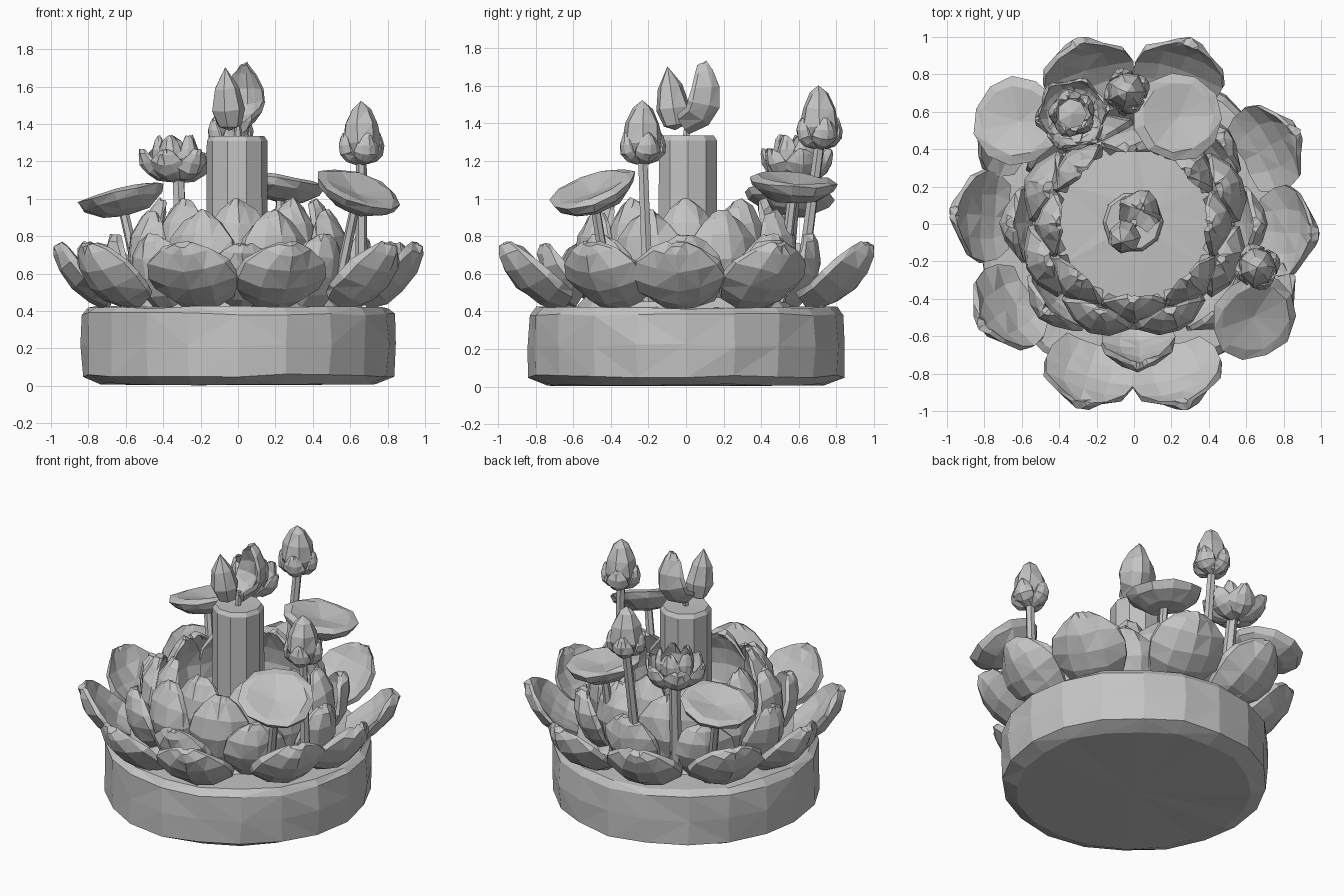
import bpy, bmesh, random
from math import sin, cos, pi, radians
from mathutils import Matrix, Vector, Euler

random.seed(4)
if "Cube" in bpy.data.objects:
    bpy.data.objects.remove(bpy.data.objects["Cube"])

GREY = (0.55, 0.55, 0.55, 1)
stone = bpy.data.materials.new("stone grey")
stone.use_nodes = True
stone.diffuse_color = GREY
stone.node_tree.nodes["Principled BSDF"].inputs["Base Color"].default_value = GREY


def finish(name, bm, matrix=Matrix(), jitter=0.0):
    """Roughen the hand-cut facets a little and make the object."""
    for v in bm.verts:
        v.co += Vector([random.uniform(-jitter, jitter) for _ in range(3)])
    bmesh.ops.recalc_face_normals(bm, faces=bm.faces)
    if jitter:
        bmesh.ops.triangulate(bm, faces=[f for f in bm.faces if len(f.verts) == 4])
    mesh = bpy.data.meshes.new(name)
    bm.to_mesh(mesh)
    bm.free()
    mesh.materials.append(stone)
    ob = bpy.data.objects.new(name, mesh)
    ob.matrix_world = matrix
    bpy.context.collection.objects.link(ob)
    return ob


def lathe(name, profile, sides, place=(0, 0, 0), tilt=(0, 0), jitter=0.0):
    """Turn (radius, height) points about z; zero radius closes to a point."""
    bm = bmesh.new()
    rings = []
    for r, z in profile:
        n = sides if r else 1
        rings.append([bm.verts.new((r * cos(2 * pi * i / sides),
                                    r * sin(2 * pi * i / sides), z)) for i in range(n)])
    for a, b in zip(rings, rings[1:]):
        for i in range(sides):
            j = (i + 1) % sides
            quad = [a[i % len(a)], a[j % len(a)], b[j % len(b)], b[i % len(b)]]
            bm.faces.new(list(dict.fromkeys(quad)))
    turn = Euler((radians(tilt[0]), radians(tilt[1]), 0)).to_matrix().to_4x4()
    return finish(name, bm, Matrix.Translation(place) @ turn, jitter)


# Share of the full petal width at steps along its length
SPREAD = ((0, 0.72), (0.25, 0.93), (0.5, 1), (0.74, 0.88), (0.92, 0.52), (1, 0.2))


def petal(name, place, angle, path, width, thick, cup, jitter=0.008):
    """Cupped leaf following three (radius, height) points outwards at an angle."""
    (r0, z0), (r1, z1), (r2, z2) = path
    bm = bmesh.new()
    layers = []
    for side in (1, 0):
        grid = []
        for t, w in SPREAD:
            a, b, c = (1 - t) ** 2, 2 * t * (1 - t), t * t
            r, z = a * r0 + b * r1 + c * r2, a * z0 + b * z1 + c * z2
            dr, dz = (1 - t) * (r1 - r0) + t * (r2 - r1), (1 - t) * (z1 - z0) + t * (z2 - z1)
            out = Vector((dz, 0, -dr)).normalized()
            row = []
            for s in (-1, -0.5, 0, 0.5, 1):
                depth = side * thick * (0.4 + 0.6 * w) * (1 - 0.6 * s * s) - cup * w * s * s
                row.append(bm.verts.new(Vector((r, s * w * width / 2, z)) + out * (depth - thick / 2)))
            grid.append(row)
        layers.append(grid)
    for g in layers:
        for a, b in zip(g, g[1:]):
            for k in range(4):
                bm.faces.new((a[k], a[k + 1], b[k + 1], b[k]))
    # rim joining the inner and outer skins
    rims = [[row[0] for row in g] + g[-1][1:] + [row[-1] for row in g[-2::-1]]
            + g[0][3:0:-1] for g in layers]
    n = len(rims[0])
    for i in range(n):
        j = (i + 1) % n
        bm.faces.new((rims[0][i], rims[0][j], rims[1][j], rims[1][i]))
    spin = Matrix.Rotation(radians(angle), 4, 'Z')
    return finish(name, bm, Matrix.Translation(place) @ spin, jitter)


def petal_ring(name, count, start, step, path, width, thick, cup, place=(0, 0, 0), jitter=0.008):
    for i in range(count):
        petal(f"{name}_{i + 1}", place, start + step * i, path, width, thick, cup, jitter)


def stem(name, foot, head, radius):
    axis = Vector(head) - Vector(foot)
    ob = lathe(name, [(0, 0), (radius, 0), (radius * 0.85, axis.length), (0, axis.length)], 6)
    ob.matrix_world = (Matrix.Translation(foot)
                       @ axis.to_track_quat('Z', 'Y').to_matrix().to_4x4())


# Round plinth and the heart of the flower
lathe("plinth", [(0, 0.005), (0.74, 0.01), (0.835, 0.055), (0.845, 0.22), (0.835, 0.385),
                 (0.8, 0.42), (0, 0.42)], 20, jitter=0.008)
lathe("flower_heart", [(0.6, 0.41), (0.46, 0.56), (0.15, 0.58), (0, 0.58)], 12, jitter=0.006)

# Spreading outer petals, not quite evenly placed
for i, (angle, reach) in enumerate(((-3, 0.99), (30, 1.02), (73, 1.04), (107, 1.04), (143, 1.0),
                                    (177, 0.99), (214, 1.0), (253, 1.03), (286, 1.03), (328, 0.99))):
    petal(f"outer_petal_{i + 1}", (0, 0, 0), angle,
          [(0.69, 0.43), (reach - 0.12, 0.5), (reach, 0.745)], 0.49, 0.09, 0.045)

# Upright rows of petals, the foremost middle one leaning out
petal_ring("middle_petal", 7, -45, 45, [(0.55, 0.42), (0.71, 0.56), (0.68, 0.81)], 0.4, 0.08, 0.05)
petal("front_petal", (0, 0, 0), -88, [(0.58, 0.44), (0.72, 0.5), (0.78, 0.75)], 0.4, 0.08, 0.06)
petal_ring("upper_petal", 8, 22.5, 45, [(0.48, 0.45), (0.67, 0.66), (0.52, 0.94)], 0.4, 0.08, 0.05)
petal_ring("inner_petal", 8, 0, 45, [(0.42, 0.5), (0.57, 0.73), (0.42, 1.0)], 0.35, 0.07, 0.05)

# Candle with wick and a two-part flame
lathe("candle", [(0, 0.5), (0.165, 0.5), (0.162, 1.31), (0.145, 1.335), (0, 1.33)], 10,
      (-0.005, 0.01, 0))
stem("wick", (0, 0, 1.32), (0, 0.01, 1.42), 0.02)
lathe("small_flame", [(0, 0), (0.06, 0.03), (0.09, 0.12), (0.065, 0.24), (0, 0.35)], 7,
      (-0.045, -0.05, 1.36), (9, -4), 0.006)
petal("large_flame", (0, 0, 0), 66, [(0.01, 1.37), (0.25, 1.44), (0.12, 1.73)], 0.23, 0.07, 0.06, 0.005)

# Lily pads on stems
PAD = [(0, -0.09), (0.13, -0.075), (0.215, -0.02), (0.24, 0.025), (0.19, 0.04), (0, 0.0)]
for name, spot, tilt, foot in (
        ("front_left_pad", (0.635, -0.49, 1.03), (20, 20), (0.52, -0.4, 0.45)),
        ("back_right_pad", (-0.62, 0.55, 1.0), (-5, -13), (-0.5, 0.44, 0.45)),
        ("back_left_pad", (0.23, 0.57, 1.07), (-4, 8), (0.2, 0.5, 0.45))):
    lathe(name, PAD, 11, spot, tilt, 0.008)
    stem(name + "_stem", foot, (spot[0], spot[1], spot[2] - 0.03), 0.03)

# Closed buds wrapped in short sepals
for name, spot, foot in (
        ("left_bud", (0.66, -0.23, 1.18), (0.66, -0.2, 0.45)),
        ("back_bud", (-0.04, 0.71, 1.26), (-0.06, 0.6, 0.45))):
    lathe(name, [(0, 0), (0.06, 0.02), (0.108, 0.12), (0.092, 0.22), (0.05, 0.3), (0, 0.345)],
          7, spot, jitter=0.006)
    petal_ring(name + "_sepal", 4, 20, 90, [(0.03, 0.01), (0.15, 0.03), (0.105, 0.17)],
               0.14, 0.025, 0.025, spot, 0.003)
    stem(name + "_stem", foot, (spot[0], spot[1], spot[2] + 0.03), 0.033)

# Small open blossom on a stem
BLOOM = (-0.33, 0.59, 1.1)
petal_ring("blossom_outer_petal", 6, 10, 60, [(0.03, 0.0), (0.18, 0.0), (0.2, 0.16)],
           0.19, 0.035, 0.03, BLOOM, 0.006)
petal_ring("blossom_inner_petal", 5, 30, 72, [(0.03, 0.02), (0.16, 0.08), (0.1, 0.24)],
           0.15, 0.03, 0.03, BLOOM, 0.006)
lathe("blossom_heart", [(0, 0), (0.07, 0.01), (0.08, 0.12), (0, 0.14)], 7, BLOOM, jitter=0.005)
stem("blossom_stem", (-0.29, 0.52, 0.45), (-0.32, 0.58, 1.13), 0.04)
